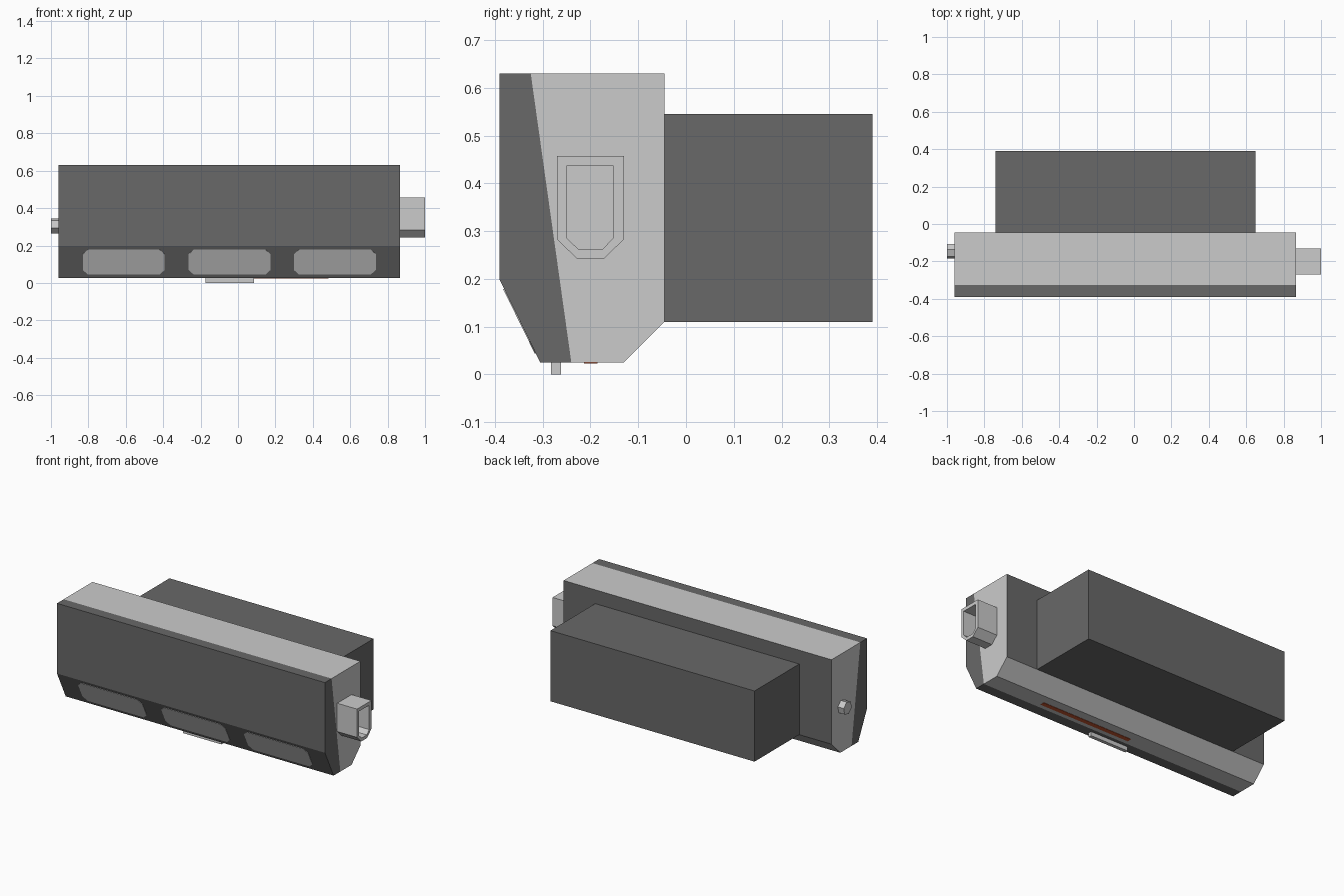
import bpy, bmesh, math
from mathutils import Vector

if "Cube" in bpy.data.objects:
    bpy.data.objects.remove(bpy.data.objects["Cube"])

X, Y, Z = Vector((1, 0, 0)), Vector((0, 1, 0)), Vector((0, 0, 1))


def material(name, rgb):
    m = bpy.data.materials.new(name)
    m.diffuse_color = (*rgb, 1)
    m.use_nodes = True
    m.node_tree.nodes["Principled BSDF"].inputs["Base Color"].default_value = m.diffuse_color
    return m


dark = material("dark_grey", (0.14, 0.14, 0.14))
light = material("light_grey", (0.8, 0.8, 0.8))
red = material("red", (0.55, 0.09, 0.03))


def finish(name, bm, mats=()):
    bmesh.ops.recalc_face_normals(bm, faces=bm.faces)
    me = bpy.data.meshes.new(name)
    bm.to_mesh(me)
    bm.free()
    ob = bpy.data.objects.new(name, me)
    bpy.context.collection.objects.link(ob)
    for m in mats:
        me.materials.append(m)
    return ob


def prism(name, pts, origin, u, v, depth, *mats):
    """Extrude a 2D outline lying in the u, v plane along u x v."""
    bm = bmesh.new()
    face = bm.faces.new([bm.verts.new(origin + u * a + v * b) for a, b in pts])
    ext = bmesh.ops.extrude_face_region(bm, geom=[face])["geom"]
    bmesh.ops.translate(bm, vec=u.cross(v) * depth,
                        verts=[e for e in ext if isinstance(e, bmesh.types.BMVert)])
    if not any(f.normal.dot(face.normal) < 0 for f in bm.faces if f is not face):
        bm.normal_update()
    return finish(name, bm, mats)


def along_x(name, pts, x0, x1, *mats):
    return prism(name, pts, X * x0, Y, Z, x1 - x0, *mats)


def rect(a0, b0, a1, b1):
    return [(a0, b0), (a1, b0), (a1, b1), (a0, b1)]


# Main housing, with a dark back face
x0, x1 = -0.96, 0.865
housing = along_x("housing", [(-0.24, 0.025), (-0.13, 0.025), (-0.045, 0.11),
                              (-0.045, 0.63), (-0.325, 0.63)], x0, x1, light, dark)
for p in housing.data.polygons:
    if p.normal.y > 0.99:
        p.material_index = 1

# Dark front cover
along_x("front_cover", [(-0.39, 0.63), (-0.39, 0.198), (-0.305, 0.025),
                        (-0.24, 0.025), (-0.325, 0.63)], x0, x1, dark)

# Rear box
along_x("rear_box", rect(-0.045, 0.11, 0.39, 0.545), -0.74, 0.65, dark)

# Three panels with clipped corners on the sloped lower front
slope = Vector((0, -0.085, 0.173)).normalized()
w, t0, t1, c = 0.219, 0.022, 0.172, 0.028
outline = [(-w + c, t0), (w - c, t0), (w, t0 + c), (w, t1 - c),
           (w - c, t1), (-w + c, t1), (-w, t1 - c), (-w, t0 + c)]
for i, cx in enumerate((-0.611, -0.045, 0.518)):
    prism(f"front_panel_{i + 1}", outline, Vector((cx, -0.305, 0.025)),
          X, slope, 0.002, light)

# Tab and red strip under the housing
along_x("bottom_tab", rect(-0.283, 0.0, -0.262, 0.026), -0.175, 0.085, light)
along_x("red_strip", rect(-0.213, 0.0235, -0.185, 0.026), -0.135, 0.485, red)

# Hollow socket on the right end
outer = [(-0.27, 0.457), (-0.13, 0.457), (-0.13, 0.283),
         (-0.172, 0.242), (-0.228, 0.242), (-0.27, 0.283)]
inner = [(-0.25, 0.436), (-0.152, 0.436), (-0.152, 0.286),
         (-0.175, 0.262), (-0.225, 0.262), (-0.25, 0.286)]
bm = bmesh.new()
loops = [[bm.verts.new((x, y, z)) for y, z in pts]
         for pts, x in ((outer, x1), (outer, 1.0), (inner, 1.0), (inner, x1))]
for k in range(4):
    a, b = loops[k], loops[(k + 1) % 4]
    for i in range(6):
        j = (i + 1) % 6
        bm.faces.new((a[i], a[j], b[j], b[i]))
finish("side_socket", bm, [light])

# Hexagonal knob on the left end
hexagon = [(-0.145 + 0.041 * math.cos(a), 0.305 + 0.041 * math.sin(a))
           for a in (math.radians(17 + 60 * i) for i in range(6))]
along_x("side_knob", hexagon, -1.0, x0, light)
